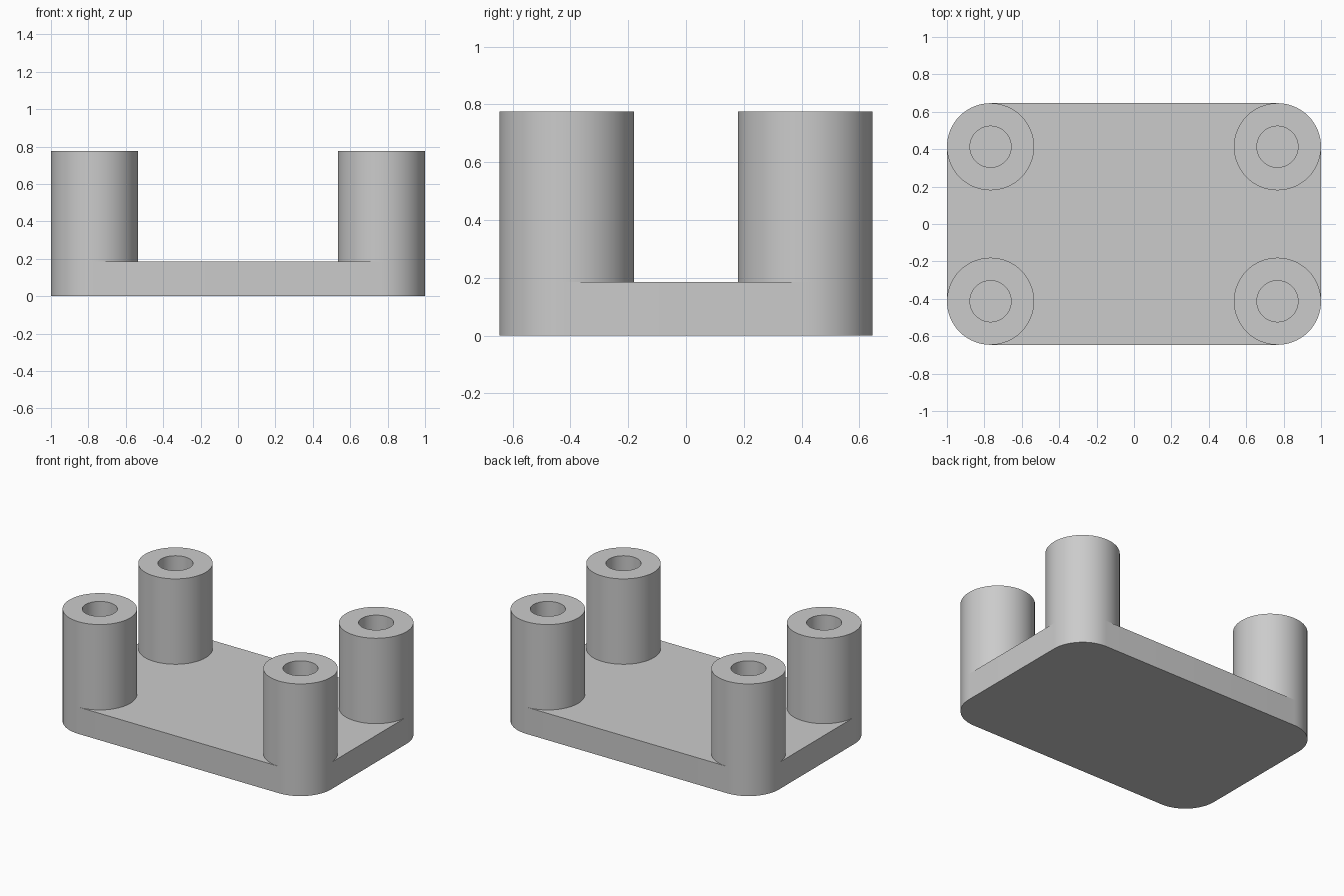
import bpy
import bmesh
import math

cube = bpy.data.objects.get("Cube")
if cube:
    bpy.data.objects.remove(cube, do_unlink=True)

HALF_X, HALF_Y = 1.0, 0.646
PLATE_TOP, POST_TOP = 0.185, 0.775
POST_R, HOLE_R = 0.233, 0.11
SEGMENTS = 64
POST_X, POST_Y = HALF_X - POST_R, HALF_Y - POST_R

grey = bpy.data.materials.new("plain grey")
grey.use_nodes = True
colour = (0.6, 0.6, 0.6, 1)
grey.diffuse_color = colour
grey.node_tree.nodes["Principled BSDF"].inputs["Base Color"].default_value = colour


def finish(name, bm, location=(0, 0, 0)):
    """Turn a bmesh into a smooth-shaded object with sharp rims."""
    bmesh.ops.recalc_face_normals(bm, faces=bm.faces)
    mesh = bpy.data.meshes.new(name)
    bm.to_mesh(mesh)
    bm.free()
    mesh.materials.append(grey)
    obj = bpy.data.objects.new(name, mesh)
    obj.location = location
    bpy.context.collection.objects.link(obj)
    bpy.ops.object.select_all(action="DESELECT")
    obj.select_set(True)
    bpy.context.view_layer.objects.active = obj
    bpy.ops.object.shade_smooth_by_angle(angle=math.radians(30))
    return obj


def circle_point(radius, step):
    angle = math.tau * step / SEGMENTS
    return radius * math.cos(angle), radius * math.sin(angle)


# Base plate: rounded outline whose corners share the posts' centres
bm = bmesh.new()
outline = []
quarter = SEGMENTS // 4
for corner, (sx, sy) in enumerate([(1, 1), (-1, 1), (-1, -1), (1, -1)]):
    for i in range(quarter + 1):
        x, y = circle_point(POST_R, corner * quarter + i)
        outline.append(bm.verts.new((sx * POST_X + x, sy * POST_Y + y, 0)))
base = bm.faces.new(outline)
top = bmesh.ops.extrude_face_region(bm, geom=[base], use_keep_orig=True)
raised = [g for g in top["geom"] if isinstance(g, bmesh.types.BMVert)]
bmesh.ops.translate(bm, verts=raised, vec=(0, 0, PLATE_TOP))
finish("base_plate", bm)


# Hollow posts: outer wall, top rim and bore, standing on the plate
def add_post(name, x, y):
    bm = bmesh.new()
    profile = [(POST_R, PLATE_TOP), (POST_R, POST_TOP),
               (HOLE_R, POST_TOP), (HOLE_R, PLATE_TOP)]
    rings = [[bm.verts.new((*circle_point(r, i), z)) for i in range(SEGMENTS)]
             for r, z in profile]
    for lower, upper in zip(rings, rings[1:] + rings[:1]):
        for i in range(SEGMENTS):
            j = (i + 1) % SEGMENTS
            bm.faces.new((lower[i], lower[j], upper[j], upper[i]))
    finish(name, bm, (x, y, 0))


for side, sx in (("left", 1), ("right", -1)):
    for end, sy in (("front", -1), ("back", 1)):
        add_post(f"{end}_{side}_post", sx * POST_X, sy * POST_Y)
